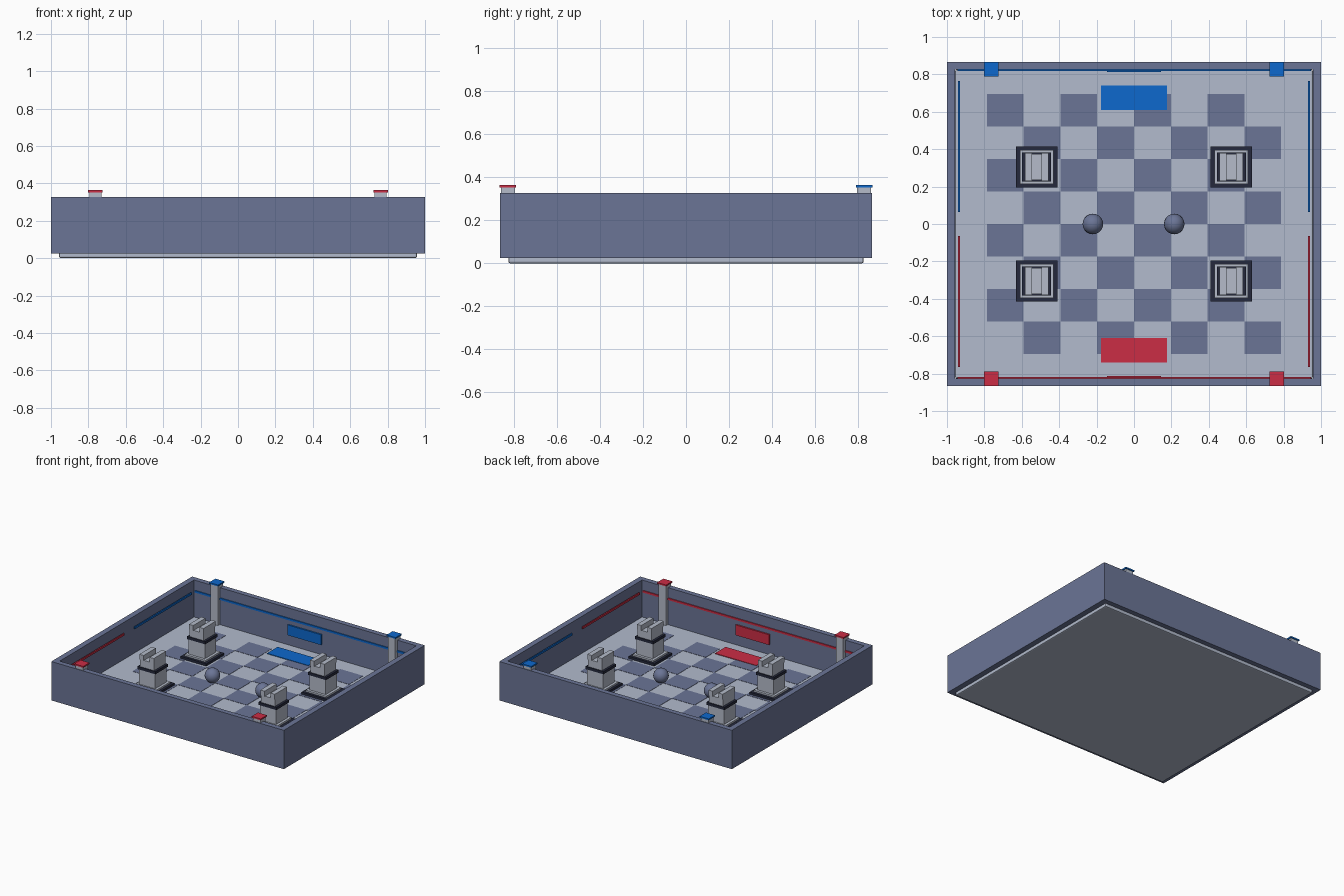
import bpy
import bmesh
from mathutils import Matrix, Vector

default = bpy.data.objects.get("Cube")
if default:
    bpy.data.objects.remove(default, do_unlink=True)


def material(name, rgb):
    mat = bpy.data.materials.new(name)
    mat.use_nodes = True
    color = (*rgb, 1)
    mat.diffuse_color = color
    mat.node_tree.nodes["Principled BSDF"].inputs["Base Color"].default_value = color
    return mat


SLATE = material("slate blue", (0.147, 0.178, 0.305))
PALE = material("pale grey", (0.445, 0.497, 0.61))
STONE = material("stone grey", (0.46, 0.5, 0.59))
DARK = material("dark trim", (0.018, 0.022, 0.045))
BLUE = material("team blue", (0.004, 0.14, 0.61))
RED = material("team red", (0.6, 0.026, 0.06))

FLOOR = 0.043


def add_box(bm, center, size):
    bmesh.ops.create_cube(bm, size=1, matrix=Matrix.Translation(center) @ Matrix.Diagonal((*size, 1)))


def finish(name, bm, mat):
    mesh = bpy.data.meshes.new(name)
    bm.to_mesh(mesh)
    bm.free()
    mesh.materials.append(mat)
    obj = bpy.data.objects.new(name, mesh)
    bpy.context.collection.objects.link(obj)
    return obj


def boxes(name, mat, *parts):
    """Each part is x, y, width, depth, bottom, top."""
    bm = bmesh.new()
    for x, y, w, d, low, high in parts:
        add_box(bm, Vector((x, y, (low + high) / 2)), (w, d, high - low))
    return finish(name, bm, mat)


# Floor slab with softened edges
slab = boxes("floor_slab", PALE, (0, 0, 1.912, 1.652, 0, FLOOR))
bevel = slab.modifiers.new("soft_edge", "BEVEL")
bevel.width = 0.008
bevel.segments = 2

# Perimeter walls
for side, label in ((-1, "right"), (1, "left")):
    boxes(label + "_wall", SLATE, (side * 0.978, 0, 0.044, 1.65, 0.025, 0.327))
for side, label in ((-1, "front"), (1, "back")):
    boxes(label + "_wall", SLATE, (0, side * 0.845, 2, 0.04, 0.025, 0.327))

# Checkered floor tiles
CELL_X, CELL_Y = 0.1965, 0.174
tiles = [((col - 3.5) * CELL_X, (3.5 - row) * CELL_Y, CELL_X, CELL_Y, FLOOR - 0.002, FLOOR + 0.002)
         for row in range(8) for col in range(8) if (row + col) % 2 == 0]
boxes("checker_tiles", SLATE, *tiles)

# Team ends: floor pad, wall panel, light strips and corner posts
for s, team, mat in ((1, "blue", BLUE), (-1, "red", RED)):
    boxes(team + "_floor_pad", mat, (0, s * 0.675, 0.355, 0.13, FLOOR - 0.002, FLOOR + 0.005))
    boxes(team + "_wall_panel", mat, (0, s * 0.82, 0.29, 0.014, 0.12, 0.2))
    boxes(team + "_end_strip", mat, (0, s * 0.823, 1.89, 0.01, 0.235, 0.25))
    boxes(team + "_side_strips", mat,
          *[(x, s * 0.415, 0.01, 0.7, 0.243, 0.258) for x in (-0.936, 0.936)])
    for x, label in ((-0.763, "right"), (0.763, "left")):
        boxes(f"{team}_{label}_post", STONE, (x, s * 0.828, 0.064, 0.064, 0.03, 0.352))
        boxes(f"{team}_{label}_post_cap", mat, (x, s * 0.828, 0.077, 0.077, 0.352, 0.363))

# Towers
for x, xname in ((-0.52, "right"), (0.52, "left")):
    for y, yname in ((-0.305, "front"), (0.305, "back")):
        name = f"{yname}_{xname}_tower"
        boxes(name + "_dark_trim", DARK,
              (x, y, 0.22, 0.22, FLOOR - 0.002, 0.062),
              (x, y, 0.155, 0.155, 0.192, 0.213))
        boxes(name + "_body", STONE,
              (x, y, 0.18, 0.18, 0.062, 0.075),
              (x, y, 0.14, 0.14, 0.075, 0.192),
              (x, y, 0.12, 0.14, 0.213, 0.27))
        boxes(name + "_rails", STONE,
              *[(x + dx, y, 0.036, 0.15, 0.27, 0.31) for dx in (-0.044, 0.044)])

# Balls on the centre line
for x, label in ((-0.22, "right"), (0.215, "left")):
    bm = bmesh.new()
    bmesh.ops.create_uvsphere(bm, u_segments=20, v_segments=12, radius=0.055,
                              matrix=Matrix.Translation((x, 0, FLOOR + 0.055)))
    for face in bm.faces:
        face.smooth = True
    finish(label + "_ball", bm, SLATE)
